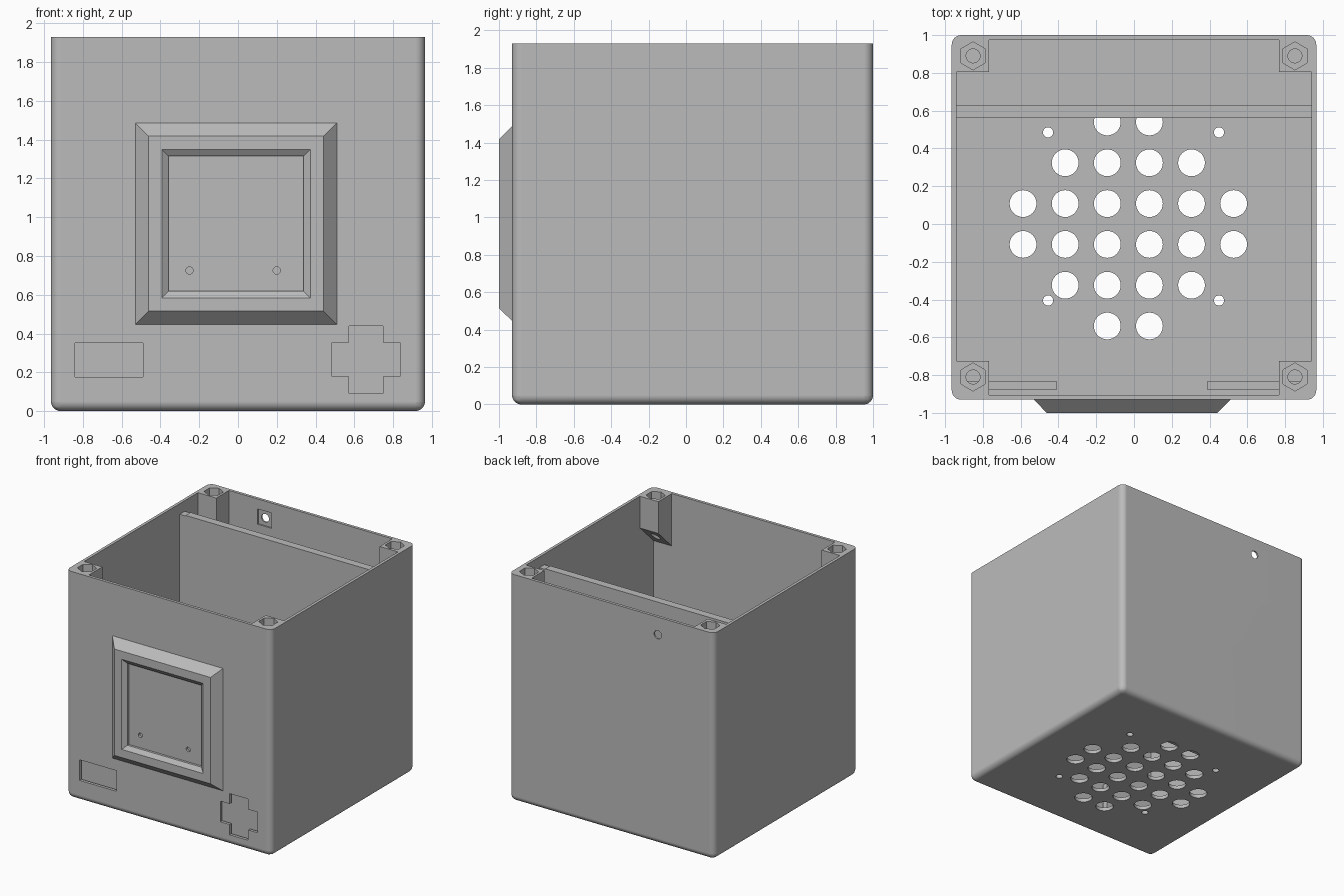
import bpy, bmesh
from math import sin, cos, pi, radians
from mathutils import Vector

if "Cube" in bpy.data.objects:
    bpy.data.objects.remove(bpy.data.objects["Cube"], do_unlink=True)

grey = bpy.data.materials.new("plain grey")
grey.use_nodes = True
grey.diffuse_color = (0.5, 0.5, 0.5, 1)
grey.node_tree.nodes["Principled BSDF"].inputs["Base Color"].default_value = (0.5, 0.5, 0.5, 1)

TOP = 1.93          # rim height
HALF = 0.965        # outer half width
FRONT, BACK = -0.93, 1.0
WALL = 0.025


def finish(name, bm):
    bmesh.ops.recalc_face_normals(bm, faces=bm.faces[:])
    mesh = bpy.data.meshes.new(name)
    bm.to_mesh(mesh)
    bm.free()
    mesh.materials.append(grey)
    obj = bpy.data.objects.new(name, mesh)
    bpy.context.collection.objects.link(obj)
    return obj


def loft(bm, rings):
    """Closed solid through rings with equal point counts."""
    loops = [[bm.verts.new(p) for p in ring] for ring in rings]
    n = len(loops[0])
    for a, b in zip(loops, loops[1:]):
        for i in range(n):
            bm.faces.new((a[i], a[(i + 1) % n], b[(i + 1) % n], b[i]))
    bm.faces.new(loops[0])
    bm.faces.new(loops[-1])


def solid(name, *shapes):
    bm = bmesh.new()
    for rings in shapes:
        loft(bm, rings)
    return finish(name, bm)


def upright(points, z0, z1):
    return [[(x, y, z) for x, y in points] for z in (z0, z1)]


def facing(points, y0, y1):
    return [[(x, y, z) for x, z in points] for y in (y0, y1)]


def rect(a0, a1, b0, b1):
    return [(a0, b0), (a1, b0), (a1, b1), (a0, b1)]


def circle(cx, cy, r, n=32):
    return [(cx + r * sin(2 * pi * i / n), cy + r * cos(2 * pi * i / n)) for i in range(n)]


def cut(obj, name, *shapes):
    cutter = solid(name, *shapes)
    cutter.hide_render = True
    mod = obj.modifiers.new(name, "BOOLEAN")
    mod.operation, mod.solver, mod.object = "DIFFERENCE", "EXACT", cutter
    result = bpy.data.meshes.new_from_object(
        obj.evaluated_get(bpy.context.evaluated_depsgraph_get()))
    obj.modifiers.clear()
    obj.data = result
    bpy.data.objects.remove(cutter, do_unlink=True)


def smooth(obj):
    obj.data.shade_smooth()
    obj.data.set_sharp_from_angle(angle=radians(30))
    obj.modifiers.new("flat faces", "WEIGHTED_NORMAL").keep_sharp = True


# Case: rounded box with a sharp rim, hollowed from above
bm = bmesh.new()
loft(bm, upright(rect(-HALF, HALF, FRONT, BACK), 0, TOP))
round_edges = [e for e in bm.edges if min(v.co.z for v in e.verts) < 0.01]
bmesh.ops.bevel(bm, geom=round_edges, offset=0.05, segments=8, profile=0.5, affect="EDGES")
case = finish("case", bm)
IN_X, IN_F, IN_B = HALF - WALL, FRONT + WALL, BACK - WALL
cut(case, "cavity", upright(rect(-IN_X, IN_X, IN_F, IN_B), 0.03, 2.1))

# Floor vents in a rounded grid, with four fan screw holes
vents = []
for row, count in enumerate((2, 4, 6, 6, 4, 2)):
    for i in range(count):
        x = -0.03 + (i - (count - 1) / 2) * 0.223
        vents.append(upright(circle(x, 0.54 - row * 0.216, 0.071), -0.1, 0.1))
for x in (-0.455, 0.45):
    for y in (-0.405, 0.485):
        vents.append(upright(circle(x, y, 0.027, 24), -0.1, 0.1))
cut(case, "vents", *vents)

# Button openings in the front: a rectangle and a cross
ARM, BAR = 0.175, 0.0875
cross = [(BAR, BAR), (BAR, ARM), (-BAR, ARM), (-BAR, BAR), (-ARM, BAR), (-ARM, -BAR),
         (-BAR, -BAR), (-BAR, -ARM), (BAR, -ARM), (BAR, -BAR), (ARM, -BAR), (ARM, BAR)]
cross = [(x + 0.66, z + 0.265) for x, z in cross]
cut(case, "button_openings",
    facing(rect(-0.84, -0.49, 0.175, 0.35), -1.1, -0.89), facing(cross, -1.1, -0.89))

# Cable port in the back, with a square pocket inside
PORT_X, PORT_Z = -0.435, 1.78
cut(case, "port_hole", facing(circle(PORT_X, PORT_Z, 0.035), 0.9, 1.1))
cut(case, "port_pocket", facing(rect(PORT_X - 0.065, PORT_X + 0.065,
                                     PORT_Z - 0.065, PORT_Z + 0.065), 0.9, 0.987))
smooth(case)

# Backing plates behind the buttons
solid("button_backing", facing(rect(-IN_X, -0.41, 0.02, 0.45), -0.88, -0.83))
solid("cross_backing", facing(rect(0.39, IN_X, 0.02, 0.5), -0.88, -0.83))

# Screen frame: tapered block with a bevelled recess and two pin holes
SX, SZ = -0.01, 0.967


def square(half, y):
    return [(SX + a, y, SZ + b) for a, b in rect(-half, half, -half, half)]


frame = solid("screen_frame", [square(0.522, -0.928), square(0.452, -1.0)])
cut(frame, "screen_recess",
    [square(0.397, -1.01), square(0.348, -0.975), square(0.348, -0.955)])
cut(frame, "pin_holes", *[facing(circle(x, 0.725, 0.019, 20), -1.1, -0.935)
                          for x in (-0.25, 0.2)])
smooth(frame)

# Partition wall across the back, held by a rail at each end
P_F, P_B = 0.56, 0.627
solid("partition", upright(rect(-0.885, 0.885, P_F, P_B), 0.02, 1.845))
for side, label in ((1, "left"), (-1, "right")):
    solid("partition_rail_" + label,
          upright(rect(side * 0.885, side * IN_X, P_F, P_B), 0.02, 1.84))

# Corner posts with sloped undersides, nut pockets and screw holes
for side, label in ((1, "left"), (-1, "right")):
    for end, wall, inner, cy in (("front", IN_F, -0.725, -0.81), ("back", IN_B, 0.805, 0.89)):
        profile = [(inner, TOP), (wall, TOP), (wall, 1.485), (inner, 1.66)]
        post = solid(end + "_" + label + "_post",
                     [[(side * x, y, z) for y, z in profile] for x in (0.768, IN_X)])
        cx = side * 0.852
        cut(post, "nut_pocket", upright(circle(cx, cy, 0.074, 6), TOP - 0.06, 2.1))
        cut(post, "screw_hole", upright(circle(cx, cy, 0.037, 24), 1.3, 2.1))
        smooth(post)
